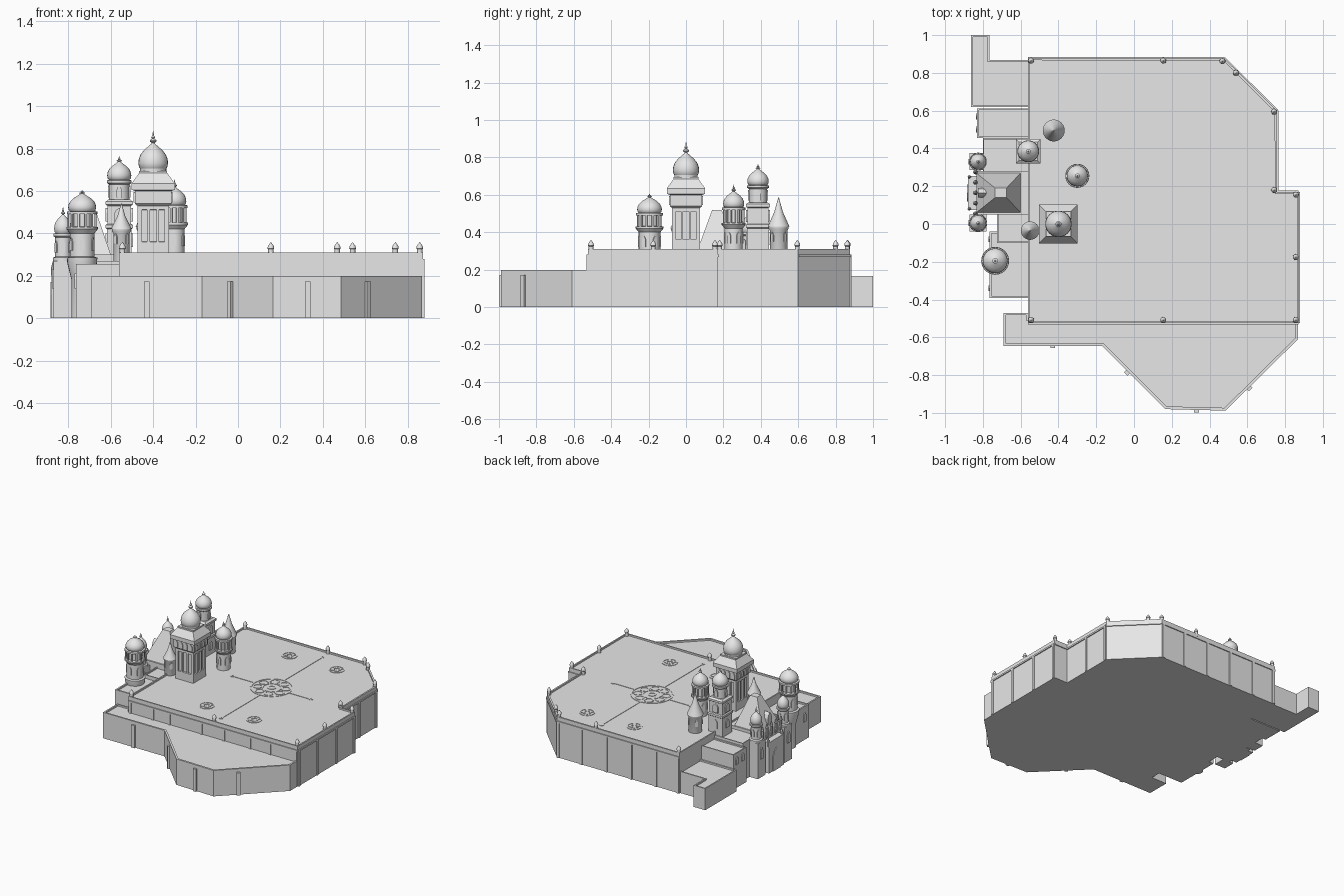
import bpy, bmesh
from math import pi, sin, cos, sqrt, atan2, radians
from mathutils import Matrix, Vector

cube = bpy.data.objects.get("Cube")
if cube:
    bpy.data.objects.remove(cube)

STONE = bpy.data.materials.new("pale_grey_stone")
STONE.use_nodes = True
STONE.diffuse_color = (0.8, 0.8, 0.8, 1)
STONE.node_tree.nodes["Principled BSDF"].inputs["Base Color"].default_value = (0.8, 0.8, 0.8, 1)


def finish(name, bm, smooth=False):
    bmesh.ops.recalc_face_normals(bm, faces=bm.faces[:])
    me = bpy.data.meshes.new(name)
    bm.to_mesh(me)
    bm.free()
    me.materials.append(STONE)
    if smooth:
        me.shade_smooth()
        me.set_sharp_from_angle(angle=radians(35))
    ob = bpy.data.objects.new(name, me)
    bpy.context.collection.objects.link(ob)
    return ob


def prism(name, pts, z0, z1, rim=0, sink=0):
    """Extruded outline; a rim makes a parapet around a sunken floor."""
    bm = bmesh.new()
    base = bm.faces.new([bm.verts.new((x, y, z0)) for x, y in pts])
    ext = bmesh.ops.extrude_face_region(bm, geom=[base])["geom"]
    bmesh.ops.translate(bm, vec=(0, 0, z1 - z0), verts=[g for g in ext if isinstance(g, bmesh.types.BMVert)])
    bm.faces.ensure_lookup_table()
    if base.is_valid is False or len([f for f in bm.faces if len(f.verts) == len(pts) and f.calc_center_median().z < z0 + 1e-5]) == 0:
        bm.faces.new([v for v in bm.verts if v.co.z < z0 + 1e-5][:len(pts)])
    bmesh.ops.recalc_face_normals(bm, faces=bm.faces[:])
    if rim:
        top = max(bm.faces, key=lambda f: f.calc_center_median().z)
        bmesh.ops.inset_region(bm, faces=[top], thickness=rim)
        inner = bmesh.ops.extrude_face_region(bm, geom=[top])["geom"]
        bmesh.ops.translate(bm, vec=(0, 0, -sink), verts=[g for g in inner if isinstance(g, bmesh.types.BMVert)])
        if top.is_valid:
            bm.faces.remove(top)
    return finish(name, bm)


def box(name, x0, x1, y0, y1, z0, z1, rim=0, sink=0):
    return prism(name, [(x0, y0), (x1, y0), (x1, y1), (x0, y1)], z0, z1, rim, sink)


def block(name, x, y, z0, z1, sx, sy, angle=0):
    """Box centred on x, y and turned about z."""
    bm = bmesh.new()
    m = Matrix.Translation((x, y, (z0 + z1) / 2)) @ Matrix.Rotation(angle, 4, 'Z') @ Matrix.Diagonal((sx, sy, z1 - z0, 1))
    bmesh.ops.create_cube(bm, size=1, matrix=m)
    return finish(name, bm)


def lathe(name, x, y, profile, n=24, closed=False):
    """Turned shape; four sides gives a square plan with radius as half width."""
    bm = bmesh.new()
    k, a0 = (sqrt(2), pi / 4) if n == 4 else (1, 0)
    rings = [[bm.verts.new((x + r * k * cos(a0 + 2 * pi * i / n), y + r * k * sin(a0 + 2 * pi * i / n), z))
              for i in range(n)] for r, z in profile]
    for a, b in zip(rings, rings[1:] + ([rings[0]] if closed else [])):
        for i in range(n):
            j = (i + 1) % n
            bm.faces.new((a[i], a[j], b[j], b[i]))
    if not closed:
        bm.faces.new(rings[0])
        bm.faces.new(rings[-1])
    return finish(name, bm, n > 8)


def ring(name, x, y, z, r0, r1, n=24):
    lathe(name, x, y, [(r0, z), (r0, z + .004), (r1, z + .004), (r1, z)], n, True)


def arch(name, x, y, z, w, h, angle, depth=.006):
    """Pointed arch plate whose outward direction is angle."""
    out, side = Vector((cos(angle), sin(angle), 0)), Vector((-sin(angle), cos(angle), 0))
    shape = [(-.5, 0), (.5, 0), (.5, .65), (.3, .87), (0, 1), (-.3, .87), (-.5, .65)]
    bm = bmesh.new()
    back, front = [[bm.verts.new(Vector((x, y, z)) + side * u * w + Vector((0, 0, v * h)) + out * d)
                    for u, v in shape] for d in (-depth, depth)]
    bm.faces.new(back)
    bm.faces.new(front)
    for i in range(len(shape)):
        j = (i + 1) % len(shape)
        bm.faces.new((back[i], back[j], front[j], front[i]))
    finish(name, bm)


def dome(name, x, y, z, r, h, tip):
    """Bulbous dome with a turned finial reaching the tip height."""
    bulb = [(.82, 0), (.95, .1), (1, .25), (.97, .42), (.85, .6), (.62, .77), (.36, .9), (.16, 1)]
    t = z + h
    fin = [(.1, .1), (.22, .2), (.22, .3), (.08, .42), (.14, .52), (.06, .65), (.01, 1)]
    lathe(name, x, y, [(r * a, z + h * b) for a, b in bulb] + [(r * a, t + (tip - t) * b) for a, b in fin])


def around(count, x, y, r):
    for i in range(count):
        a = 2 * pi * (i + .5) / count
        yield x + r * cos(a), y + r * sin(a), a


# Main raised court with parapet, cornice and wall pilasters
court = [(-.56, -.525), (.872, -.525), (.872, .17), (.757, .17), (.757, .6), (.478, .877), (-.56, .877)]
prism("main_court", court, 0, .31, .014, .012)
for a, b in zip(court, court[1:]):
    a, b = Vector(a), Vector(b)
    m, d = (a + b) / 2, b - a
    block("court_cornice", m.x, m.y, .268, .28, d.length, .014, atan2(d.y, d.x))
for x in (-.54, -.35, -.21, .06, .25, .47, .64, .86):
    block("front_pilaster", x, -.525, .18, .27, .016, .014)
for x in (-.545, -.36, -.15, .06, .27, .465):
    block("back_pilaster", x, .877, 0, .27, .02, .014)
for x, ys in ((.872, (-.51, -.29, -.06, .155)), (.757, (.38, .585))):
    for y in ys:
        block("side_pilaster", x, y, 0, .27, .014, .018)
posts = [(-.545, .865), (.155, .865), (.468, .862), (.54, .8), (.742, .595), (.742, .18), (.857, .155),
         (.857, -.175), (.857, -.508), (.155, -.508), (-.545, -.508)]
for x, y in posts:
    lathe("parapet_post", x, y, [(.013, .29), (.013, .325), (.016, .328), (.014, .34), (.007, .35), (.001, .358)], 12)

# Court paving: central medallion, four paths and four small roundels
cx, cy, fz = .16, .18, .297
for r in (.15, .07, .03):
    ring("medallion_ring", cx, cy, fz, r - .01, r)
for x, y, a in around(8, cx, cy, .1):
    ring("medallion_petal", x, y, fz, .026, .034, 12)
for s in (-1, 1):
    block("paving_path", cx, cy + s * .375, fz, fz + .004, .012, .45)
    block("paving_path", cx + s * .235, cy, fz, fz + .004, .17, .012)
    ring("path_end", cx, cy + s * .61, fz, .004, .016, 12)
    ring("path_end", cx + s * .33, cy, fz, .004, .016, 12)
    for t in (-1, 1):
        for r in (.055, .03):
            ring("roundel", cx + s * .2, cy + t * .5, fz, r - .009, r)
        for x, y, a in around(4, cx + s * .2, cy + t * .5, .03):
            block("roundel_spoke", x, y, fz, fz + .004, .035, .007, a)

# Lower terraces around the court
prism("front_terrace", [(-.69, -.645), (-.17, -.645), (.165, -.98), (.485, -.988), (.868, -.61), (.868, -.5),
                        (-.56, -.5), (-.56, -.47), (-.69, -.47)], 0, .198, .016, .012)
for x, y, a in ((-.43, -.645, 0), (-.035, -.785, -pi / 4), (.33, -.986, 0), (.61, -.868, pi / 4)):
    block("terrace_pilaster", x, y, 0, .172, .026, .024, a)
prism("back_terrace", [(-.863, .62), (-.54, .62), (-.54, .868), (-.765, .868), (-.765, 1), (-.863, 1)], 0, .165, .014, .012)
box("north_annex", -.83, -.54, .455, .612, 0, .265, .012, .01)
box("middle_annex", -.8, -.54, .27, .455, 0, .285, .01, .008)
box("south_annex", -.765, -.54, -.392, -.04, 0, .255, .016, .012)
box("south_annex_step", -.725, -.54, -.1, .08, 0, .27, .012, .01)
for y in (.5, .57):
    arch("annex_window", -.83, y, .18, .032, .06, pi)
for y in (-.34, -.08):
    arch("annex_window", -.765, y, .14, .03, .07, pi)

# Gatehouse with steep hipped roof, dormer and porch
box("gatehouse", -.835, -.56, .05, .28, 0, .3)
bm = bmesh.new()
low = [bm.verts.new((x, y, .3)) for x, y in ((-.835, .06), (-.6, .06), (-.6, .27), (-.835, .27))]
top = [bm.verts.new((x, y, .52)) for x, y in ((-.735, .14), (-.675, .14), (-.675, .19), (-.735, .19))]
bm.faces.new(low)
bm.faces.new(top)
for i in range(4):
    j = (i + 1) % 4
    bm.faces.new((low[i], low[j], top[j], top[i]))
finish("gatehouse_roof", bm)
arch("roof_dormer", -.795, .165, .3, .05, .12, pi, .03)
box("gate_porch", -.88, -.83, .075, .255, 0, .235)
arch("gate_door", -.88, .165, 0, .09, .17, pi, .005)
for y in (.08, .25):
    lathe("porch_pinnacle", -.872, y, [(.009, .2), (.009, .24), (.001, .27)], 8)
for y in (.055, .11, .165, .22, .275):
    lathe("gatehouse_pinnacle", -.84, y, [(.009, .26), (.009, .32), (.012, .325), (.001, .36)], 8)
    arch("gatehouse_window", -.837, y, .25, .024, .04, pi)

# Twin gate towers
for y in (.005, .33):
    box("gate_tower_base", -.87, -.78, y - .045, y + .045, 0, .27)
    lathe("gate_tower_drum", -.825, y, [(.048, .27), (.048, .285), (.037, .29), (.037, .38), (.046, .388), (.046, .4), (.035, .4)])
    for x, w, a in around(6, -.825, y, .037):
        arch("gate_tower_window", x, w, .31, .02, .055, a, .004)
    arch("gate_tower_slit", -.87, y, .14, .03, .09, pi)
    dome("gate_tower_dome", -.825, y, .4, .042, .085, .525)

# Great square tower: core, piers, arcade, flared eaves and dome
tx, ty = -.4, 0
lathe("great_tower_core", tx, ty, [(.075, .29), (.075, .36), (.064, .362), (.064, .51), (.075, .512), (.075, .53),
                                   (.086, .54), (.086, .6), (.102, .605), (.102, .635), (.066, .685), (.066, .695)], 4)
for k in range(4):
    a = k * pi / 2
    for s, w in ((-.064, .022), (-.022, .012), (.022, .012), (.064, .022)):
        block("great_tower_pier", tx + .069 * cos(a) - s * sin(a), ty + .069 * sin(a) + s * cos(a), .36, .512, .012, w, a)
    for s in (-.06, -.02, .02, .06):
        arch("great_tower_arcade", tx + .086 * cos(a) - s * sin(a), ty + .086 * sin(a) + s * cos(a), .545, .028, .05, a)
lathe("great_tower_collar", tx, ty, [(.062, .69), (.062, .705), (.055, .707)])
dome("great_tower_dome", tx, ty, .7, .07, .12, .883)

# Second square tower with round lantern
lathe("second_tower_shaft", -.56, .385, [(.058, 0), (.058, .42), (.064, .425), (.064, .44), (.056, .445), (.056, .53),
                                         (.064, .535), (.064, .55), (.05, .56)], 4)
lathe("second_tower_lantern", -.56, .385, [(.048, .55), (.048, .63), (.058, .638), (.058, .65), (.045, .652)])
for k in range(4):
    a = k * pi / 2
    for z, w in ((.335, .035), (.455, .045)):
        arch("second_tower_window", -.56 + .058 * cos(a), .385 + .058 * sin(a), z, w, .065, a)
    arch("lantern_window", -.56 + .048 * cos(a), .385 + .048 * sin(a), .57, .024, .055, a)
dome("second_tower_dome", -.56, .385, .65, .057, .085, .765)

# Round towers with columned galleries
for name, x, y, z0, z1, z2, r, tip in (("court_tower", -.3, .255, .29, .45, .52, .048, .655),
                                       ("south_tower", -.735, -.195, .27, .43, .49, .058, .605)):
    lathe(name + "_shaft", x, y, [(r, z0), (r, z1 - .03), (r + .016, z1 - .01), (r + .016, z1), (r - .008, z1 + .002),
                                  (r - .008, z2), (r + .014, z2), (r + .014, z2 + .012), (r, z2 + .014)])
    for u, v, a in around(12, x, y, r + .006):
        block(name + "_column", u, v, z1, z2, .01, .01, a)
    for u, v, a in around(6, x, y, r):
        arch(name + "_window", u, v, z0 + .05, .022, .06, a, .004)
    dome(name + "_dome", x, y, z2 + .01, r + .008, .085, tip)
lathe("south_tower_foot", -.735, -.195, [(.05, 0), (.05, .18), (.055, .2), (.07, .26), (.072, .285), (.058, .29)])

# Cone-roofed turrets
for x, y, z, r, tip in ((-.425, .495, .43, .047, .585), (-.55, -.035, .42, .038, .54)):
    lathe("turret_shaft", x, y, [(r, .1), (r, z - .02), (r + .007, z - .01), (r + .007, z)])
    lathe("turret_cone", x, y, [(r + .011, z), (r * .5, (z + tip) / 2), (.002, tip)])
    for u, v, a in around(4, x, y, r):
        arch("turret_window", u, v, .35, .02, .05, a, .004)
